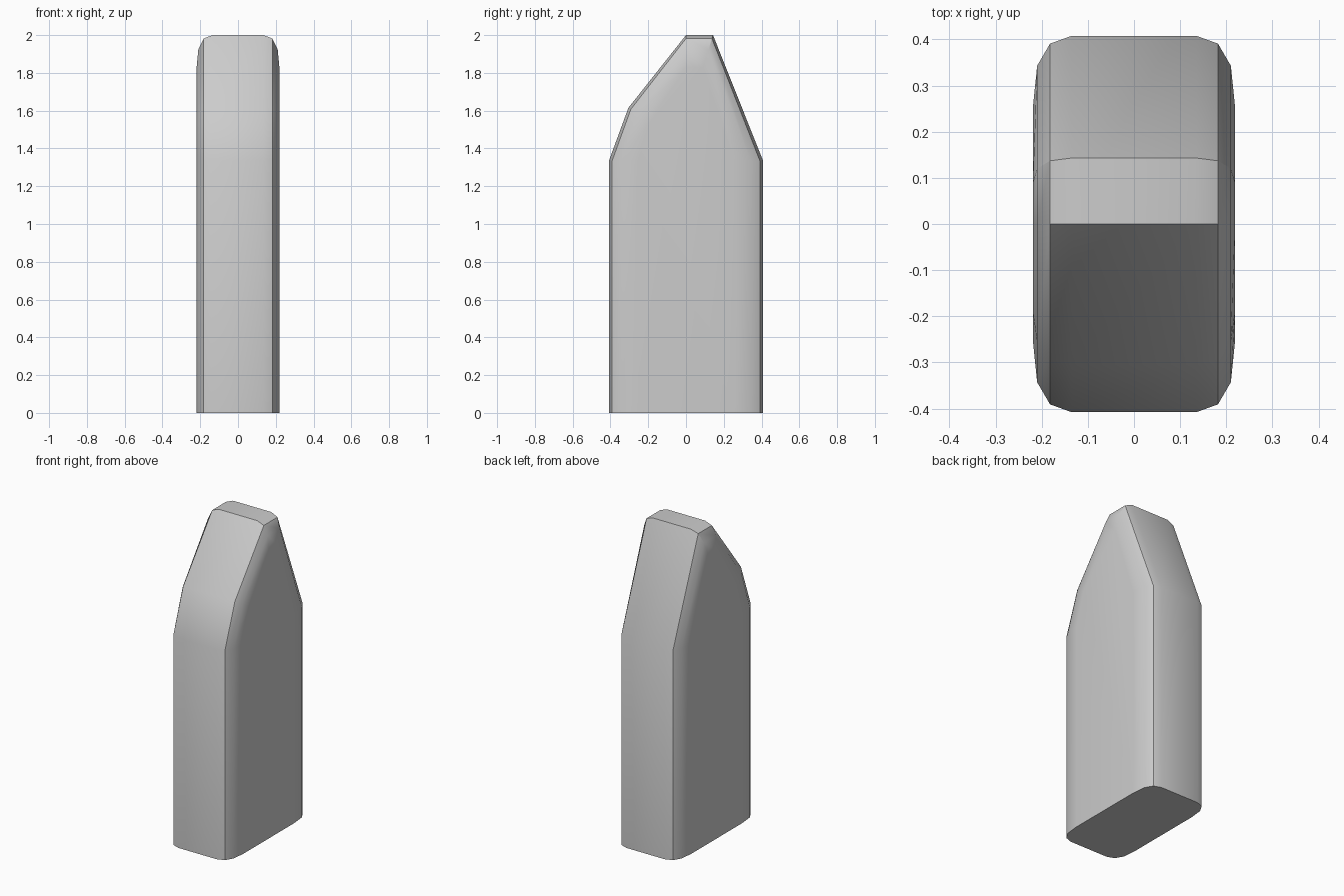
import bpy, bmesh, math

if "Cube" in bpy.data.objects:
    bpy.data.objects.remove(bpy.data.objects["Cube"])

# Side outline (y, z), from front bottom over the tip to back bottom
outline = [(-0.408, 0), (-0.408, 1.335), (-0.305, 1.615), (0, 2),
           (0.143, 2), (0.408, 1.335), (0.408, 0)]
SHOULDER, TOP = 1.335, 2.0

# Rounded rim: (x, half depth, top height) of each cross-section
rim = [(0.135, 0.408, 2.0), (0.182, 0.391, 1.982),
       (0.21, 0.343, 1.925), (0.219, 0.255, 1.83)]
sections = [(-x, d, t) for x, d, t in reversed(rim)] + rim


def section(bm, x, depth, top):
    """One outline loop, narrowed in y and lowered above the shoulder."""
    loop = []
    for y, z in outline:
        if z > SHOULDER:
            z = SHOULDER + (z - SHOULDER) * (top - SHOULDER) / (TOP - SHOULDER)
        loop.append(bm.verts.new((x, y * depth / 0.408, z)))
    return loop


# Body lofted through the sections
bm = bmesh.new()
loops = [section(bm, *s) for s in sections]
n = len(outline)
for a, b in zip(loops, loops[1:]):
    for i in range(n - 1):
        bm.faces.new((a[i], a[i + 1], b[i + 1], b[i]))

# Flat sides and a single flat base
bm.faces.new(loops[0])
bm.faces.new(loops[-1])
bm.faces.new([l[0] for l in loops] + [l[-1] for l in reversed(loops)])
bmesh.ops.recalc_face_normals(bm, faces=bm.faces)

mesh = bpy.data.meshes.new("pointed_post")
bm.to_mesh(mesh)
bm.free()
post = bpy.data.objects.new("pointed_post", mesh)
bpy.context.collection.objects.link(post)
bpy.context.view_layer.objects.active = post
post.select_set(True)
bpy.ops.object.shade_smooth_by_angle(angle=math.radians(32))
